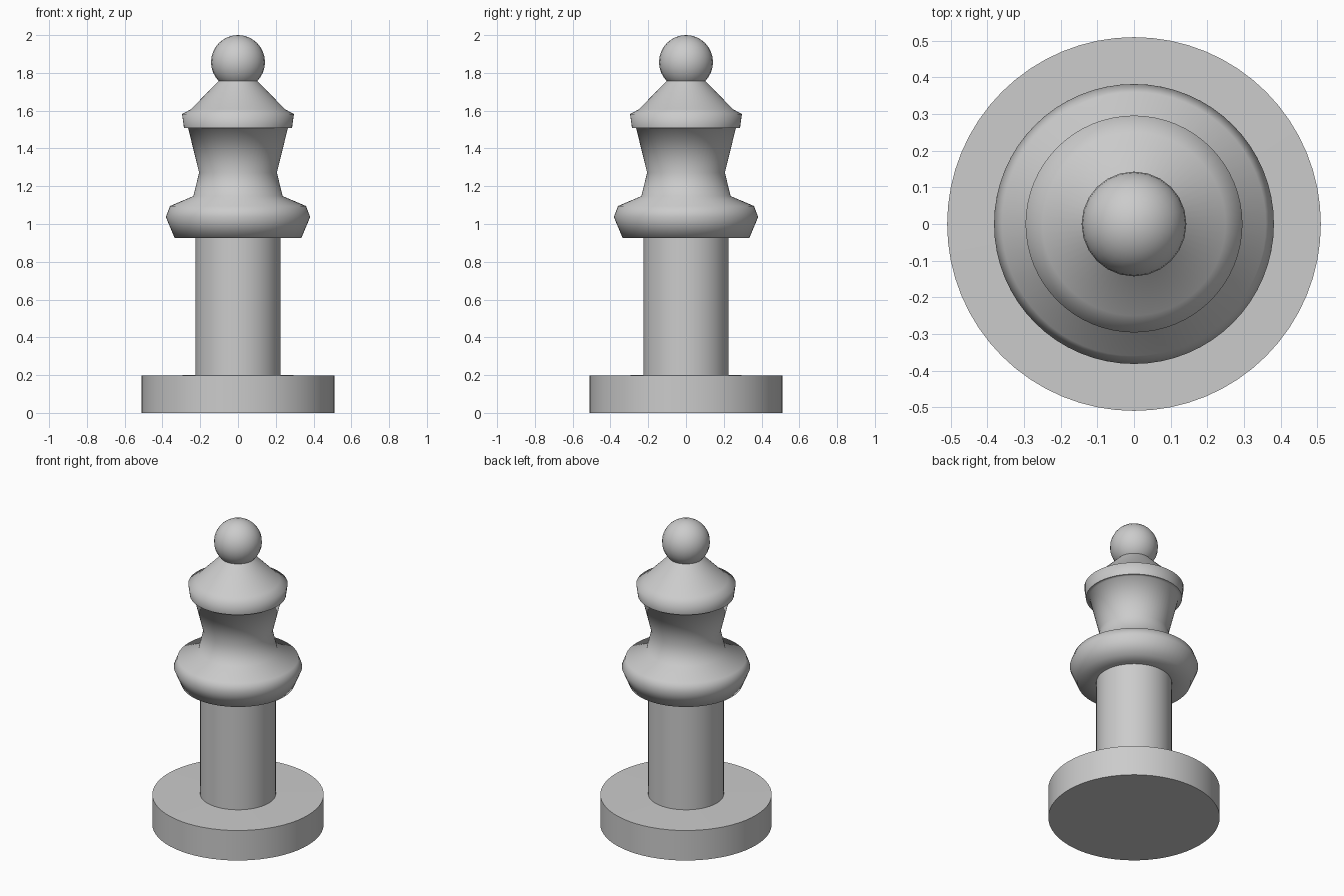
import bpy, bmesh, math

if "Cube" in bpy.data.objects:
    bpy.data.objects.remove(bpy.data.objects["Cube"])

SIDES = 64


def finish(name, bm, angle):
    bmesh.ops.recalc_face_normals(bm, faces=bm.faces)
    mesh = bpy.data.meshes.new(name)
    bm.to_mesh(mesh)
    bm.free()
    obj = bpy.data.objects.new(name, mesh)
    bpy.context.collection.objects.link(obj)
    bpy.ops.object.select_all(action='DESELECT')
    obj.select_set(True)
    bpy.context.view_layer.objects.active = obj
    bpy.ops.object.shade_smooth_by_angle(angle=math.radians(angle))
    return obj


def lathe(name, profile, angle=80):
    """Turn a closed (radius, height) outline, bottom to top, around z."""
    bm = bmesh.new()
    rings = []
    for r, z in profile:
        if r == 0:
            rings.append([bm.verts.new((0, 0, z))] * SIDES)
        else:
            rings.append([bm.verts.new((r * math.cos(2 * math.pi * i / SIDES),
                                        r * math.sin(2 * math.pi * i / SIDES), z))
                          for i in range(SIDES)])
    for low, high in zip(rings, rings[1:]):
        for i in range(SIDES):
            j = (i + 1) % SIDES
            corners = dict.fromkeys((low[i], low[j], high[j], high[i]))
            bm.faces.new(list(corners))
    return finish(name, bm, angle)


# Round foot and straight column in one turned piece
lathe("base_and_column", [(0, 0), (0.51, 0), (0.51, 0.197), (0.225, 0.2), (0.225, 0.927)], 60)

# Collar, narrow waist and flared, pointed crown
lathe("collar_and_crown", [
    (0.225, 0.927), (0.336, 0.927), (0.382, 1.037), (0.36, 1.095),
    (0.236, 1.148), (0.206, 1.272), (0.264, 1.508),
    (0.286, 1.508), (0.296, 1.582), (0.25, 1.607), (0.102, 1.757)])

# Ball on top
bm = bmesh.new()
bmesh.ops.create_uvsphere(bm, u_segments=24, v_segments=16, radius=0.143)
bmesh.ops.translate(bm, verts=bm.verts, vec=(0, 0, 1.857))
finish("top_ball", bm, 60)
